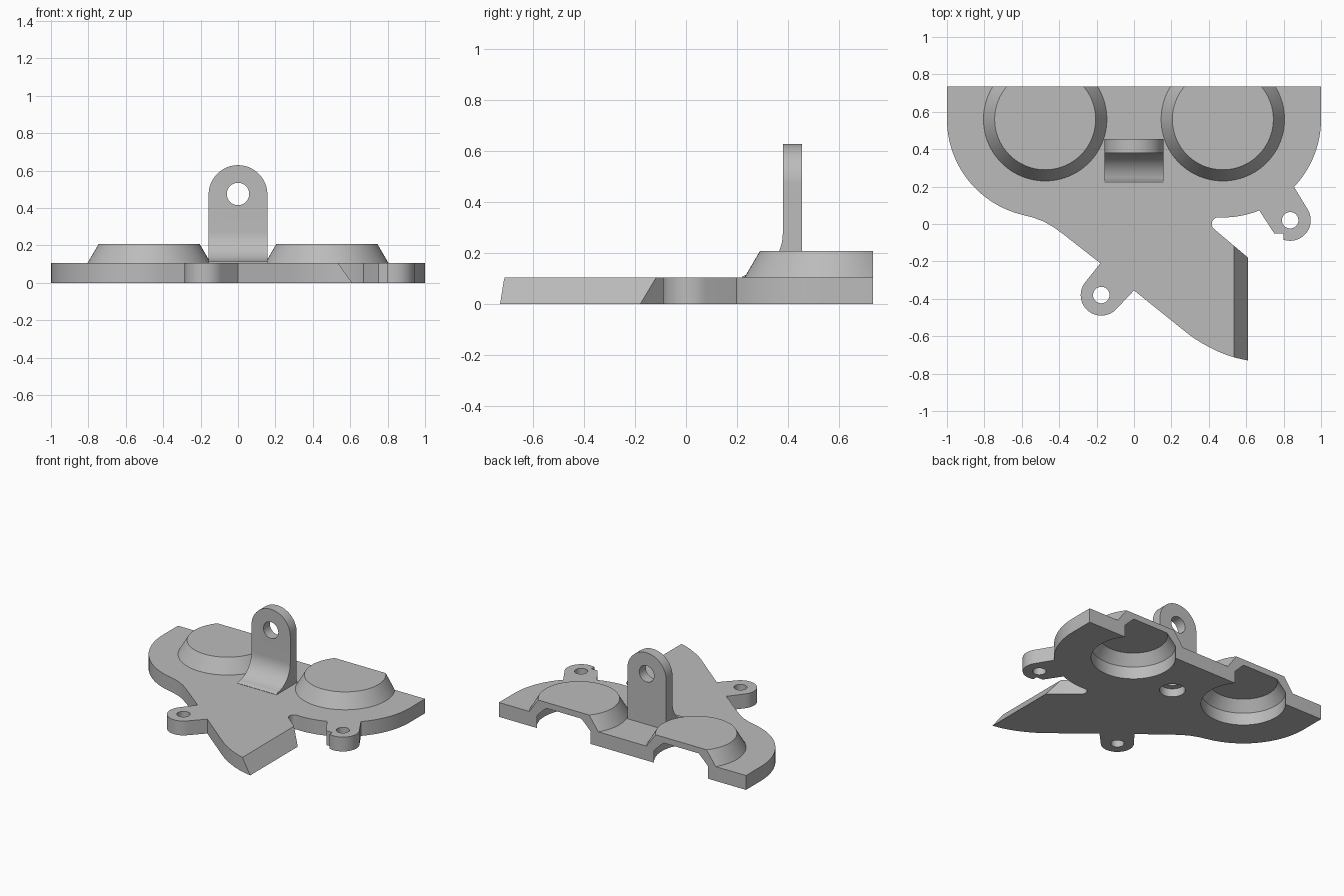
import bpy, bmesh
from math import radians, cos, sin, pi
from mathutils import Vector

if "Cube" in bpy.data.objects:
    bpy.data.objects.remove(bpy.data.objects["Cube"], do_unlink=True)

TOP, BACK, POD_X, POD_Y = 0.105, 0.735, 0.475, 0.56

grey = bpy.data.materials.new("plain grey")
grey.use_nodes = True
colour = (0.5, 0.5, 0.5, 1)
grey.diffuse_color = colour
next(n for n in grey.node_tree.nodes if n.type == "BSDF_PRINCIPLED").inputs["Base Color"].default_value = colour


def arc(cx, cy, r, start, end, steps=24):
    angles = [radians(start + (end - start) * i / steps) for i in range(steps + 1)]
    return [(cx + r * cos(a), cy + r * sin(a)) for a in angles]


def make(name, bm):
    bmesh.ops.recalc_face_normals(bm, faces=bm.faces[:])
    mesh = bpy.data.meshes.new(name)
    bm.to_mesh(mesh)
    bm.free()
    mesh.materials.append(grey)
    ob = bpy.data.objects.new(name, mesh)
    bpy.context.collection.objects.link(ob)
    return ob


def prism(name, points, offset):
    """Extrude a closed 3D polygon along an offset."""
    bm = bmesh.new()
    face = bm.faces.new([bm.verts.new(p) for p in points])
    moved = bmesh.ops.extrude_face_region(bm, geom=[face])["geom"]
    bmesh.ops.translate(bm, vec=offset, verts=[v for v in moved if isinstance(v, bmesh.types.BMVert)])
    return make(name, bm)


def turned(name, x, y, profile, sides=96):
    """Stack of rings (radius, height) capped at both ends."""
    bm = bmesh.new()
    rings = [[bm.verts.new((x + r * cos(2 * pi * i / sides), y + r * sin(2 * pi * i / sides), z))
              for i in range(sides)] for r, z in profile]
    for a, b in zip(rings, rings[1:]):
        for i in range(sides):
            j = (i + 1) % sides
            bm.faces.new((a[i], a[j], b[j], b[i]))
    bm.faces.new(rings[0])
    bm.faces.new(rings[-1])
    return make(name, bm)


def combine(target, tool, operation):
    mod = target.modifiers.new("combine", "BOOLEAN")
    mod.operation, mod.object, mod.solver = operation, tool, "EXACT"
    bpy.context.view_layer.objects.active = target
    bpy.ops.object.modifier_apply(modifier=mod.name)
    bpy.data.objects.remove(tool, do_unlink=True)


def smooth(ob):
    bpy.ops.object.select_all(action="DESELECT")
    ob.select_set(True)
    bpy.context.view_layer.objects.active = ob
    bpy.ops.object.shade_smooth_by_angle(angle=radians(25))


# Base plate outline: rounded left lobe, screw tab, pointed wing, notch, right lobe with tab
outline = [(-1, BACK)]
outline += arc(-POD_X, POD_Y, 0.525, 180, 256)
outline += [(-0.54, 0.035), (-0.48, 0.012), (-0.43, -0.017), (-0.38, -0.053), (-0.18, -0.21)]
outline += arc(-0.175, -0.38, 0.11, 141, 321)
outline += [(0, -0.355), (0.28, -0.58), (0.32, -0.61), (0.36, -0.635), (0.405, -0.66),
            (0.45, -0.682), (0.5, -0.702), (0.55, -0.717), (0.61, -0.73), (0.61, -0.18)]
outline += arc(0.452, 0, 0.036, 230, 95, 12)
outline += arc(POD_X, POD_Y, 0.525, 273, 291.8, 8)
outline += arc(0.835, 0.02, 0.11, 211.4, 391.4)
outline += arc(POD_X, POD_Y, 0.525, 316.5, 360, 16)
outline += [(1, BACK)]
plate = prism("base_plate", [(x, y, 0) for x, y in outline], Vector((0, 0, TOP)))

# Raised pods with hollow undersides
for side in (-1, 1):
    combine(plate, turned("pod", side * POD_X, POD_Y, [(0.33, 0.05), (0.33, TOP), (0.27, 0.208)]), "UNION")
for side in (-1, 1):
    combine(plate, turned("pod_recess", side * POD_X, POD_Y,
                          [(0.28, -0.1), (0.28, 0.09), (0.225, 0.165)]), "DIFFERENCE")

# Screw holes in the tabs and the counterbore below the lug
for x, y in ((-0.175, -0.38), (0.835, 0.02)):
    combine(plate, turned("tab_hole", x, y, [(0.044, -0.1), (0.044, 0.3)], 48), "DIFFERENCE")
combine(plate, turned("counterbore", 0, 0.395,
                      [(0.085, -0.1), (0.085, 0.06), (0.04, 0.06), (0.04, 0.095)], 48), "DIFFERENCE")

# Straight back face and sloped wing end
back_box = [(-2, BACK, -1), (2, BACK, -1), (2, BACK, 1), (-2, BACK, 1)]
combine(plate, prism("back_cut", back_box, Vector((0, 1, 0))), "DIFFERENCE")
slope = [(0.61, -1, 0), (0.535, -1, TOP), (0.46, -1, 2 * TOP), (0.8, -1, 2 * TOP), (0.8, -1, -TOP), (0.685, -1, -TOP)]
combine(plate, prism("slope_cut", slope, Vector((0, 0.95, 0))), "DIFFERENCE")
smooth(plate)

# Upright lug with rounded top and a filleted foot
half = 0.157
side_profile = [(0.455, 0.1), (0.455, 0.7), (0.38, 0.7)]
side_profile += arc(0.22, 0.275, 0.16, 0, -90, 16)[:-1] + [(0.22, TOP + 0.002), (0.22, 0.1)]
lug = prism("hanging_lug", [(-half, y, z) for y, z in side_profile], Vector((2 * half, 0, 0)))
front = [(-half - 0.01, 0), (half + 0.01, 0), (half + 0.01, 0.472)]
front = [(-half, 0), (half, 0)] + arc(0, 0.472, half, 0, 180, 40)
combine(lug, prism("lug_front", [(x, 0, z) for x, z in front], Vector((0, 1, 0))), "INTERSECT")
bore = arc(0, 0.475, 0.06, 0, 352.5, 47)
combine(lug, prism("lug_bore", [(x, 0, z) for x, z in bore], Vector((0, 1, 0))), "DIFFERENCE")
smooth(lug)
